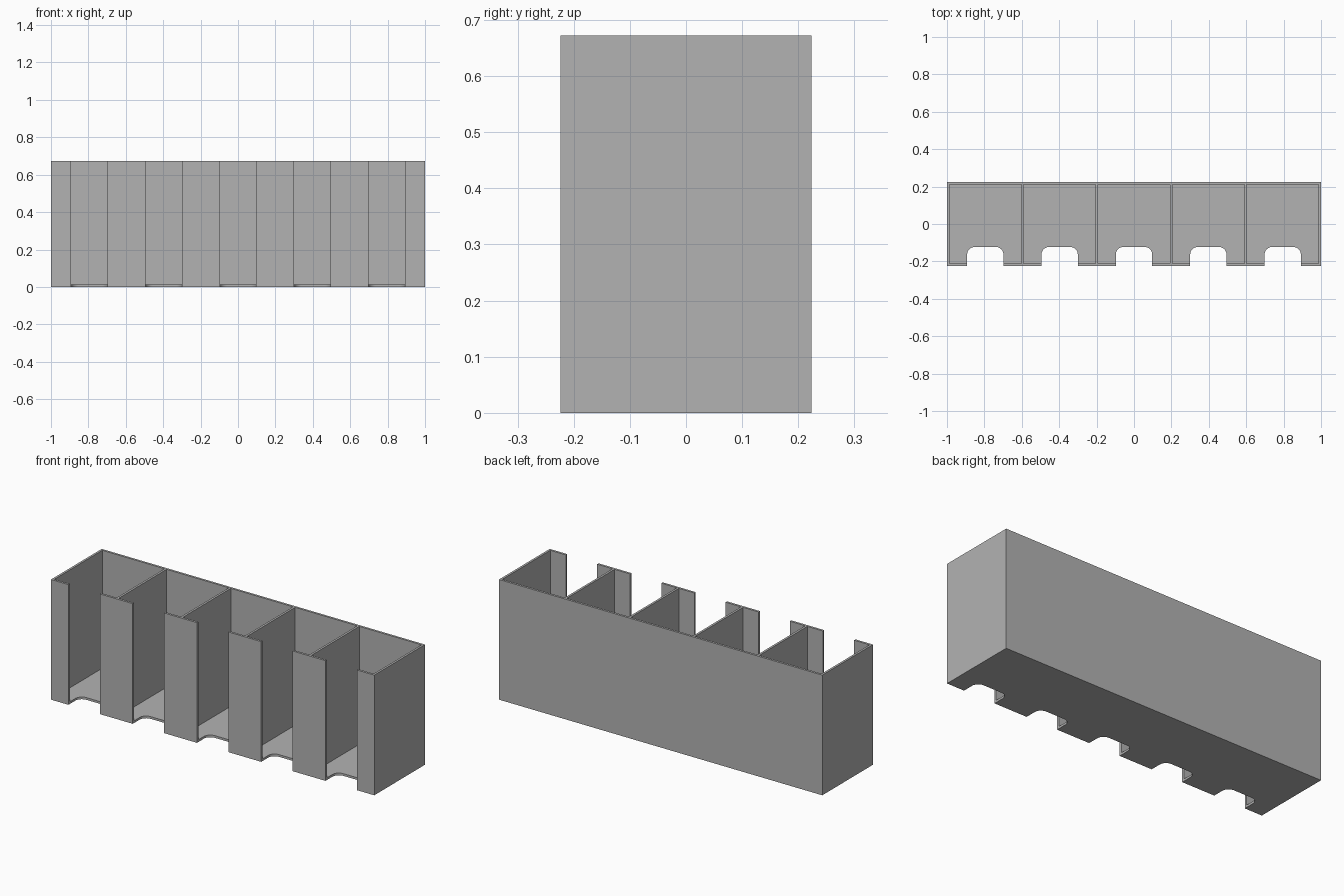
import bpy, bmesh
from math import sin, cos, pi

cube = bpy.data.objects.get("Cube")
if cube:
    bpy.data.objects.remove(cube, do_unlink=True)

BAYS = 5
HALF_Y, HEIGHT = 0.224, 0.672
WALL = 0.0125                      # wall and floor thickness
PITCH = (2 - WALL) / BAYS
SLOT = 0.097                       # half width of each front slot
NOTCH_Y, RADIUS = -0.123, 0.04     # back of the floor notch and its corner radius
centres = [(i - (BAYS - 1) / 2) * PITCH for i in range(BAYS)]

grey = bpy.data.materials.new("plain grey")
grey.use_nodes = True
colour = (0.45, 0.45, 0.45, 1)
grey.diffuse_color = colour
grey.node_tree.nodes["Principled BSDF"].inputs["Base Color"].default_value = colour


def extrude_outline(name, outline, z0, z1):
    """Make a solid from a flat outline raised from z0 to z1."""
    bm = bmesh.new()
    face = bm.faces.new([bm.verts.new((x, y, z0)) for x, y in outline])
    raised = bmesh.ops.extrude_face_region(bm, geom=[face], use_keep_orig=True)
    verts = [v for v in raised["geom"] if isinstance(v, bmesh.types.BMVert)]
    bmesh.ops.translate(bm, verts=verts, vec=(0, 0, z1 - z0))
    bmesh.ops.recalc_face_normals(bm, faces=bm.faces)
    mesh = bpy.data.meshes.new(name)
    bm.to_mesh(mesh)
    bm.free()
    mesh.materials.append(grey)
    obj = bpy.data.objects.new(name, mesh)
    bpy.context.collection.objects.link(obj)
    return obj


def corner(cx, start):
    """Rounded notch corner, turning clockwise from the start angle."""
    angles = [start - pi / 2 * k / 8 for k in range(9)]
    return [(cx + RADIUS * cos(a), NOTCH_Y - RADIUS + RADIUS * sin(a)) for a in angles]


# Floor with a rounded finger notch at the front of each bay
floor = [(-1, HALF_Y), (-1, -HALF_Y)]
for c in centres:
    floor += [(c - SLOT, -HALF_Y)]
    floor += corner(c - SLOT + RADIUS, pi) + corner(c + SLOT - RADIUS, pi / 2)
    floor += [(c + SLOT, -HALF_Y)]
floor += [(1, -HALF_Y), (1, HALF_Y)]
floor_obj = extrude_outline("floor", floor, 0, WALL)

# Back, sides, dividers and front lips as one continuous comb-shaped wall
walls = [(-1, HALF_Y), (-1, -HALF_Y)]
inner = (PITCH - WALL) / 2
front, back = -HALF_Y + WALL, HALF_Y - WALL
for c in centres:
    walls += [(c - SLOT, -HALF_Y), (c - SLOT, front), (c - inner, front), (c - inner, back),
              (c + inner, back), (c + inner, front), (c + SLOT, front), (c + SLOT, -HALF_Y)]
walls += [(1, -HALF_Y), (1, HALF_Y)]
extrude_outline("walls", walls, WALL, HEIGHT)

# Smooth the notch corners only
bpy.ops.object.select_all(action="DESELECT")
floor_obj.select_set(True)
bpy.context.view_layer.objects.active = floor_obj
bpy.ops.object.shade_smooth_by_angle()
